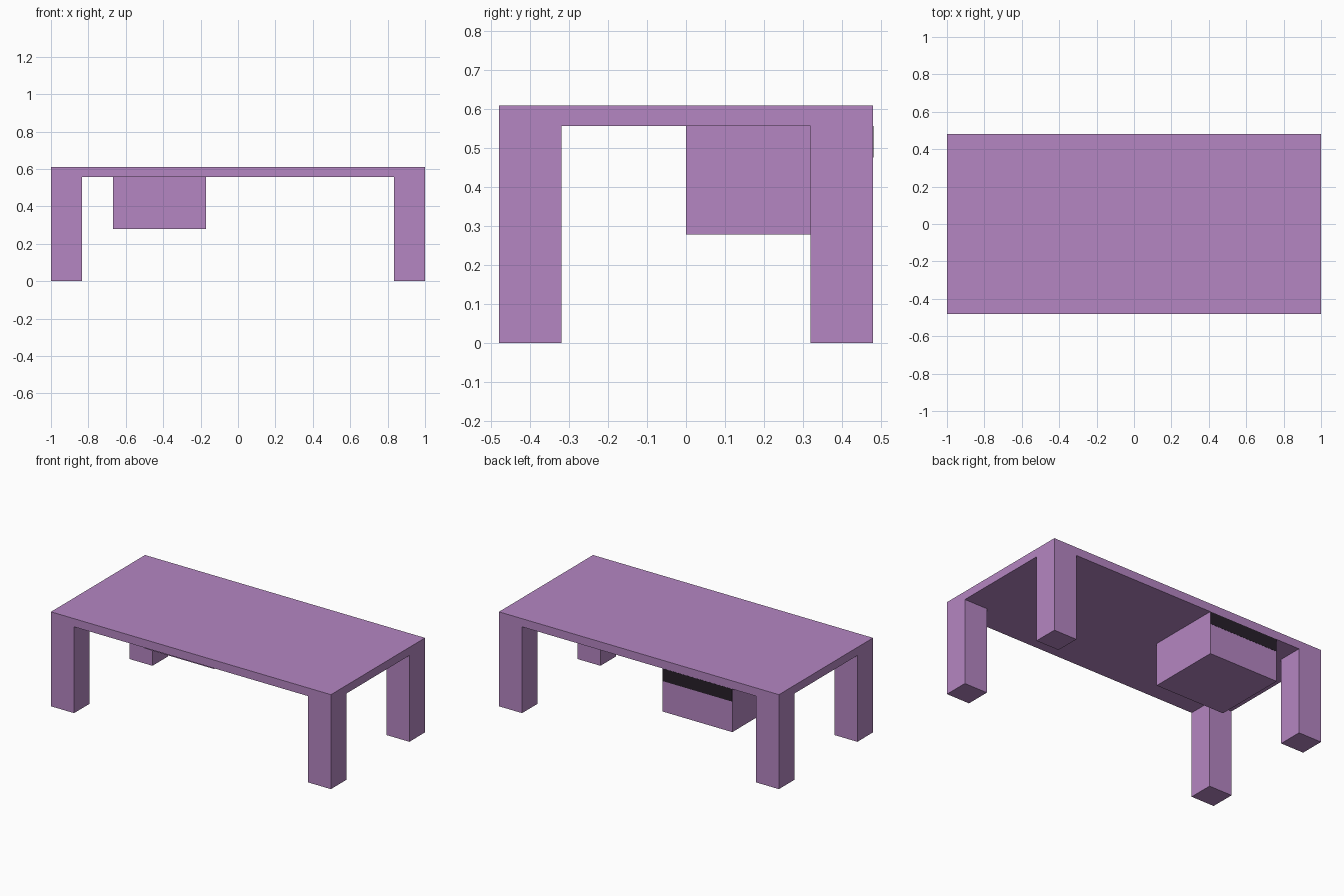
import bpy
import bmesh
from mathutils import Vector

if "Cube" in bpy.data.objects:
    bpy.data.objects.remove(bpy.data.objects["Cube"])


def material(name, color):
    mat = bpy.data.materials.new(name)
    mat.diffuse_color = color
    mat.use_nodes = True
    mat.node_tree.nodes["Principled BSDF"].inputs["Base Color"].default_value = mat.diffuse_color
    return mat


def box(name, lo, hi, mat):
    lo, hi = Vector(lo), Vector(hi)
    bm = bmesh.new()
    bmesh.ops.create_cube(bm, size=1)
    bmesh.ops.scale(bm, vec=hi - lo, verts=bm.verts)
    mesh = bpy.data.meshes.new(name)
    bm.to_mesh(mesh)
    bm.free()
    mesh.materials.append(mat)
    obj = bpy.data.objects.new(name, mesh)
    obj.location = (lo + hi) / 2
    bpy.context.collection.objects.link(obj)
    return obj


purple = material("purple", (0.46, 0.24, 0.54, 1))
dark = material("dark", (0.02, 0.014, 0.022, 1))

W, D, H = 1.0, 0.48, 0.61      # half width, half depth, height
UNDER = 0.557                  # underside of the top
LEG_X, LEG_Y = 0.165, 0.16

# Table top
box("table_top", (-W, -D, UNDER), (W, D, H), purple)

# Corner legs
for side, sx in (("left", -1), ("right", 1)):
    for end, sy in (("front", -1), ("back", 1)):
        cx, cy = sx * (W - LEG_X / 2), sy * (D - LEG_Y / 2)
        box(f"{end}_{side}_leg",
            (cx - LEG_X / 2, cy - LEG_Y / 2, 0),
            (cx + LEG_X / 2, cy + LEG_Y / 2, UNDER), purple)

# Drawer hanging under the top, flush with the back edge
box("drawer", (-0.667, 0, 0.279), (-0.17, D, UNDER), purple)

# Dark slot above the drawer face
box("drawer_slot", (-0.667, D - 0.001, 0.476), (-0.17, D + 0.001, UNDER), dark)
